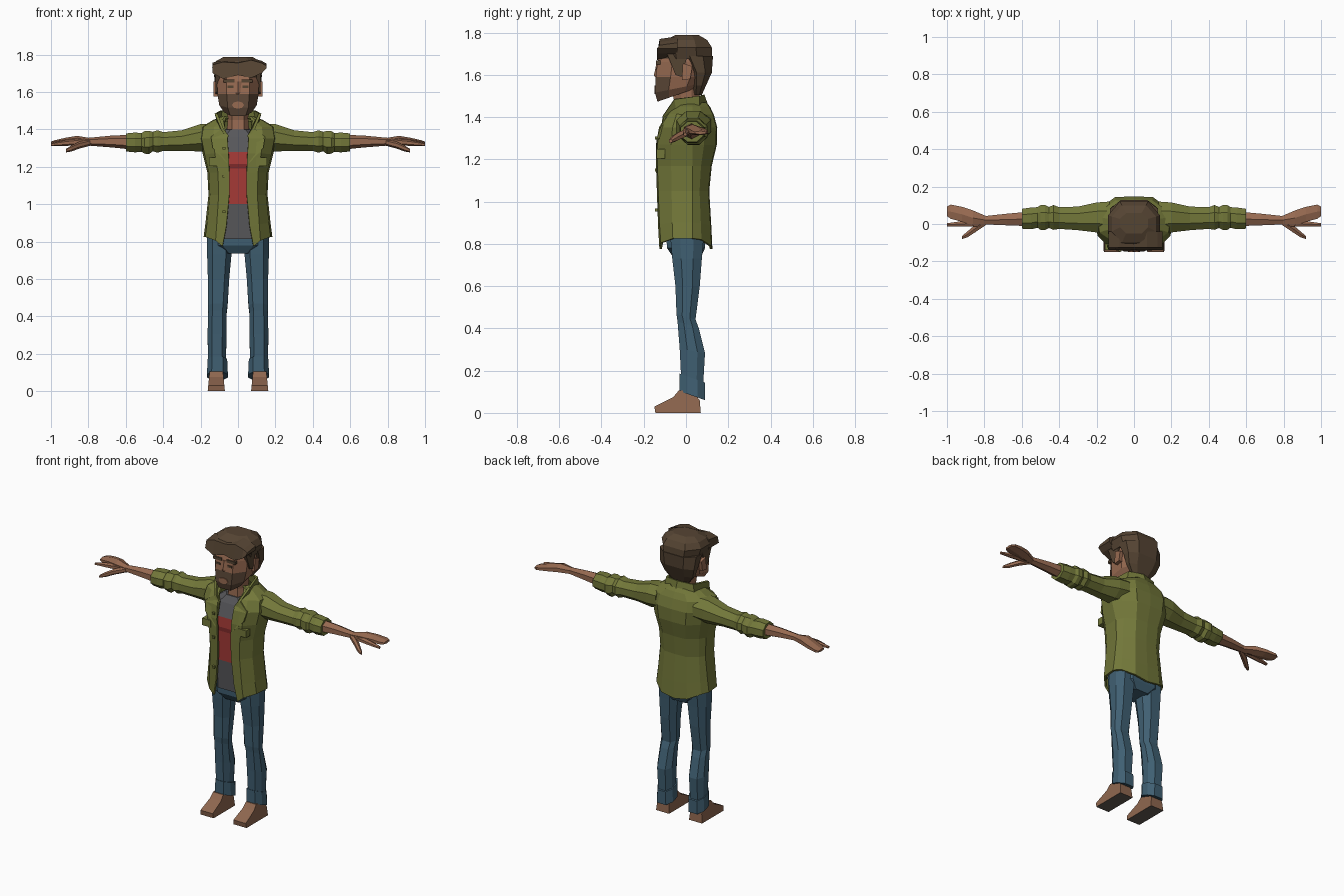
import bpy, bmesh, math


def material(name, r, g, b):
    m = bpy.data.materials.new(name)
    m.diffuse_color = [(c / 255) ** 2.2 for c in (r, g, b)] + [1]
    return m


OLIVE = material("olive cloth", 114, 119, 60)
DENIM = material("blue denim", 66, 96, 114)
SKIN = material("skin", 150, 106, 82)
HAIR = material("dark brown hair", 86, 70, 54)
BEARD = material("beard stubble", 94, 74, 59)
GREY = material("grey cloth", 88, 88, 91)
RED = material("red cloth", 166, 62, 58)
DARK_RED = material("dark red stripe", 126, 46, 46)
SHOE = material("tan shoe", 142, 103, 80)
SOLE = material("grey sole", 98, 90, 84)


def loft(name, rings, mats, closed=True, mirror=False, thick=0, rule=None):
    """Skin a list of point rings; rule(centre, normal) picks a material index."""
    bm = bmesh.new()
    rows = [[bm.verts.new(p) for p in ring] for ring in rings]
    n = len(rows[0])
    for a, b in zip(rows, rows[1:]):
        for i in range(n if closed else n - 1):
            j = (i + 1) % n
            bm.faces.new((a[i], a[j], b[j], b[i]))
    if closed:
        bm.faces.new(rows[0][::-1])
        bm.faces.new(rows[-1])
    bmesh.ops.recalc_face_normals(bm, faces=bm.faces)
    bm.normal_update()
    if rule:
        for f in bm.faces:
            f.material_index = rule(f.calc_center_median(), f.normal)
    me = bpy.data.meshes.new(name)
    bm.to_mesh(me)
    bm.free()
    for m in mats:
        me.materials.append(m)
    ob = bpy.data.objects.new(name, me)
    bpy.context.collection.objects.link(ob)
    if thick:
        s = ob.modifiers.new("thickness", 'SOLIDIFY')
        s.thickness, s.offset = thick, 0
    if mirror:
        ob.modifiers.new("other side", 'MIRROR')
    return ob


def body_ring(z, yf, yb, w, xc=0, tilt=0):
    """Eight-sided level section between front yf and back yb."""
    m, h = (yf + yb) / 2, (yb - yf) / 2
    half = [(.55 * w, m - h), (w, m - .4 * h), (w, m + .4 * h), (.55 * w, m + h)]
    pts = half + [(-x, y) for x, y in reversed(half)]
    return [(xc + x, y, z + tilt * y) for x, y in pts]


def arm_ring(x, yc, zc, ry, rz, n=8):
    """Upright section across the arm."""
    k = 1 / math.cos(math.pi / n)
    return [(x, yc + k * ry * math.cos((i + .5) * math.tau / n),
             zc + k * rz * math.sin((i + .5) * math.tau / n)) for i in range(n)]


def both(half):
    """Half section, front edge to back middle, continued on the other side."""
    return half + [(-x, y, z) for x, y, z in reversed(half[:-1])]


def box(name, x0, x1, y0, y1, z0, z1, mat, mirror=True):
    return loft(name, [[(x0, y0, z), (x1, y0, z), (x1, y1, z), (x0, y1, z)]
                       for z in (z0, z1)], [mat], mirror=mirror)


# Shoes: side profile widened toward the sole
shoe = [(-.145, 0), (-.15, .03), (-.12, .045), (-.06, .075), (-.035, .105),
        (.03, .105), (.065, .06), (.07, 0)]
loft("shoes", [[(.116 + s * (.046 - .1 * z), y, z) for y, z in shoe] for s in (-1, 1)],
     [SHOE, SOLE], mirror=True, rule=lambda c, n: int(n.z < -.9))
loft("ankles", [body_ring(z, -.015, .055, .035, .112) for z in (.06, .2)], [SKIN], mirror=True)

# Jeans
loft("trouser_legs", [body_ring(*r) for r in (
    (.14, -.022, .08, .046, .112, -.3), (.3, -.03, .09, .051, .112, -.2),
    (.42, -.04, .06, .049, .11, -.3), (.455, -.045, .045, .052, .108, -.3),
    (.6, -.05, .065, .057, .104), (.73, -.065, .075, .065, .1),
    (.84, -.075, .085, .066, .099))], [DENIM], mirror=True)
loft("trouser_cuffs", [body_ring(*r) for r in (
    (.092, -.03, .09, .056, .11, -.35), (.175, -.03, .09, .052, .11, -.35))],
     [DENIM], mirror=True)
loft("trouser_hips", [body_ring(*r) for r in (
    (.735, -.06, .07, .08), (.78, -.09, .09, .15), (.88, -.095, .09, .15))], [DENIM])


# Striped shirt
def stripe(c, n):
    if c.z < 1.0 or c.z > 1.28:
        return 0
    return 2 if 1.19 < c.z < 1.215 else 1


loft("shirt", [body_ring(*r) for r in (
    (.815, -.1, .08, .13), (1.0, -.108, .075, .125), (1.19, -.117, .085, .13),
    (1.215, -.117, .09, .13), (1.28, -.115, .095, .14), (1.36, -.085, .09, .13),
    (1.40, -.06, .08, .07))], [GREY, RED, DARK_RED], rule=stripe)
loft("shirt_neckband", [body_ring(1.355, -.09, .07, .068, 0, .3),
                        body_ring(1.395, -.075, .07, .064, 0, .3)], [GREY])


# Open jacket: height, opening, front, width, back, hem drops
def jacket_ring(z, xi, yf, w, yb, drop=0):
    return both([(xi, yf, z - drop), (.66 * w, yf + .006, z - .4 * drop),
                 (w * .95, yf * .5, z), (w, .03, z),
                 (w * .86, .6 * yb, z - .1 * drop), (.5 * w, yb, z - .7 * drop),
                 (0, yb + .004, z - drop)])


loft("jacket_body", [jacket_ring(*r) for r in (
    (.825, .082, -.12, .178, .115, .05), (.9, .062, -.126, .168, .11, .02),
    (1.05, .046, -.132, .152, .1), (1.17, .046, -.136, .158, .112),
    (1.27, .05, -.136, .183, .136), (1.35, .056, -.122, .2, .138),
    (1.41, .07, -.085, .19, .122), (1.445, .075, -.05, .13, .105),
    (1.465, .07, -.03, .08, .09))], [OLIVE], closed=False, thick=.012)
loft("jacket_collar", [both(h) for h in (
    [(.055, -.115, 1.36), (.1, -.045, 1.42), (.1, .06, 1.44), (0, .1, 1.45)],
    [(.085, -.11, 1.405), (.118, -.055, 1.485), (.09, .06, 1.5), (0, .08, 1.505)])],
     [OLIVE], closed=False, thick=.014)

# Folded lapels
lapel = [(.052, 1.37), (.085, 1.405), (.145, 1.36), (.135, 1.3), (.06, 1.22)]
loft("jacket_lapels", [[(x, -.142 + max(0, z - 1.29) * .35 + d, z) for x, z in lapel]
                       for d in (0, .012)], [OLIVE], mirror=True)
box("chest_pocket_flaps", .095, .155, -.14, -.1, 1.205, 1.25, OLIVE)
for z in (.96, 1.15, 1.3):
    box("jacket_button", -.082, -.066, -.146, -.13, z - .007, z + .007, OLIVE, False)

# Sleeves with rolled folds
loft("sleeves", [arm_ring(*r) for r in (
    (.13, .035, 1.36, .085, .07), (.2, .035, 1.355, .08, .073),
    (.3, .03, 1.34, .063, .055), (.4, .032, 1.335, .058, .05),
    (.43, .035, 1.335, .066, .06), (.455, .035, 1.335, .056, .052),
    (.475, .035, 1.33, .066, .062), (.5, .035, 1.33, .066, .06),
    (.515, .035, 1.33, .055, .05), (.55, .03, 1.33, .058, .053),
    (.6, .028, 1.33, .053, .048))], [OLIVE], mirror=True)

# Forearms and hands
limbs = {
    "forearms": ((.57, .027, 1.332, .038, .034), (.68, .024, 1.335, .031, .027),
                 (.8, .02, 1.334, .022, .018), (.83, .02, 1.335, .025, .02)),
    "palms_and_fingers": ((.79, .02, 1.333, .022, .018), (.86, .032, 1.34, .04, .022),
                          (.92, .052, 1.335, .04, .018), (.98, .066, 1.328, .038, .012),
                          (1.0, .068, 1.326, .026, .007)),
    "index_fingers": ((.83, .005, 1.335, .018, .016), (.93, 0, 1.326, .014, .013),
                      (1.0, -.004, 1.318, .008, .007)),
    "thumbs": ((.79, .012, 1.33, .016, .015), (.85, -.025, 1.315, .02, .016),
               (.89, -.055, 1.298, .016, .014), (.92, -.073, 1.286, .008, .008)),
}
for name, rings in limbs.items():
    loft(name, [arm_ring(*r, n=6) for r in rings], [SKIN], mirror=True)

# Neck and head; the front of the jaw is bearded
loft("neck", [body_ring(1.36, -.055, .065, .06), body_ring(1.45, -.05, .06, .056),
              body_ring(1.56, -.075, .07, .062)], [SKIN])
loft("head", [body_ring(*r) for r in (
    (1.52, -.135, .05, .075, 0, .35), (1.545, -.147, .07, .1, 0, .2),
    (1.59, -.143, .09, .11), (1.66, -.135, .1, .112), (1.74, -.115, .1, .1))],
     [SKIN, BEARD], rule=lambda c, n: int(c.z < 1.59 and c.y < -.045 and n.z > -.95))
mouth = [(.032 * math.cos(a), 1.53 + .02 * math.sin(a))
         for a in [i * math.tau / 8 for i in range(8)]]
loft("mouth", [[(x, y, z) for x, z in mouth] for y in (-.15, -.142)], [SKIN])
loft("nose", [[(-.02, -.135, z), (0, y, z), (.02, -.135, z)]
              for z, y in ((1.585, -.142), (1.597, -.152), (1.655, -.14))], [SKIN])
box("eyebrows", .018, .078, -.142, -.12, 1.65, 1.667, HAIR)
box("eyes", .025, .055, -.143, -.136, 1.622, 1.634, HAIR)
loft("ears", [[(x, -.02, 1.575), (x, .02, 1.58), (x, .03, 1.64), (x, -.015, 1.655)]
              for x in (.1, .13)], [SKIN], mirror=True)

# Hair: crown, back, sideburns and swept fringe
loft("hair_crown", [body_ring(*r) for r in (
    (1.675, -.118, .125, .122), (1.73, -.128, .122, .138),
    (1.765, -.1, .1, .118), (1.788, -.05, .06, .075))], [HAIR])
loft("hair_back", [body_ring(*r) for r in (
    (1.505, .035, .075, .065), (1.55, .03, .095, .1), (1.61, .02, .122, .12),
    (1.69, -.03, .128, .128))], [HAIR])
loft("sideburns", [[(x, -.05, 1.6), (x, -.022, 1.59), (x, .01, 1.7), (x, -.09, 1.7)]
                   for x in (.1, .12)], [HAIR], mirror=True)
loft("hair_fringe", [[(x, -.138, z0), (x, -.125, z1), (x, -.04, z1 + .012), (x, -.04, z0)]
                     for x, z0, z1 in ((-.135, 1.70, 1.745), (-.08, 1.67, 1.76),
                                       (0, 1.69, 1.755), (.07, 1.675, 1.77),
                                       (.125, 1.7, 1.755), (.152, 1.725, 1.74))], [HAIR])
